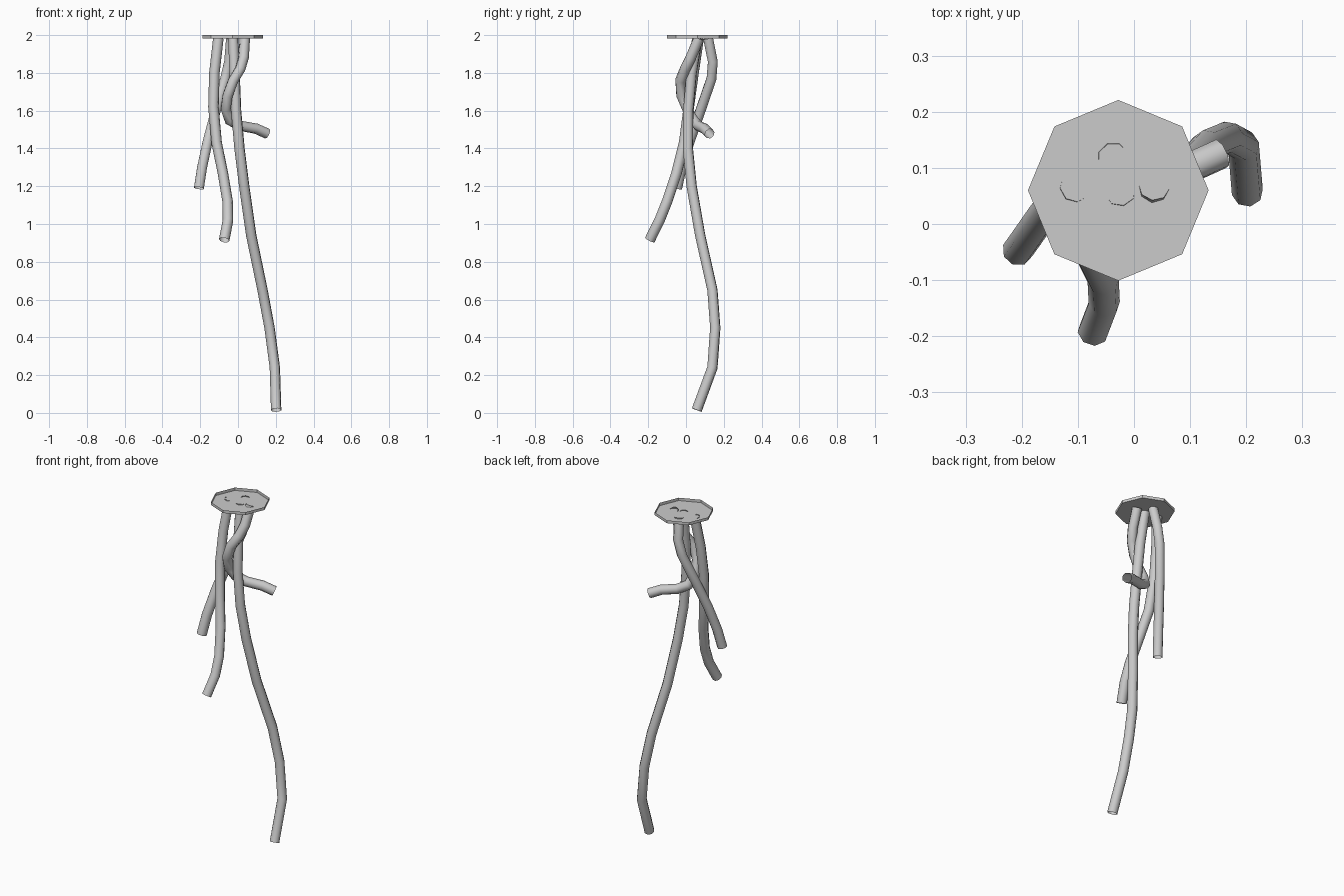
import bpy
import bmesh
from math import pi

cube = bpy.data.objects.get("Cube")
if cube:
    bpy.data.objects.remove(cube, do_unlink=True)

grey = bpy.data.materials.new("plain grey")
grey.use_nodes = True
colour = (0.6, 0.6, 0.6, 1)
grey.diffuse_color = colour
grey.node_tree.nodes["Principled BSDF"].inputs["Base Color"].default_value = colour

FLOOR, RIM, RADIUS = 1.983, 2.0, 0.028


def add_mesh(name, bm):
    mesh = bpy.data.meshes.new(name)
    bm.to_mesh(mesh)
    bm.free()
    mesh.materials.append(grey)
    obj = bpy.data.objects.new(name, mesh)
    bpy.context.collection.objects.link(obj)
    return obj


def strand(name, points):
    """Open eight-sided tube hanging from the plate along a path."""
    curve = bpy.data.curves.new(name, "CURVE")
    curve.dimensions = "3D"
    curve.bevel_depth = RADIUS
    curve.bevel_resolution = 2
    curve.use_fill_caps = False
    path = curve.splines.new("POLY")
    path.points.add(len(points) - 1)
    for target, p in zip(path.points, points):
        target.co = (*p, 1)
    path.use_smooth = True
    curve.materials.append(grey)
    obj = bpy.data.objects.new(name, curve)
    bpy.context.collection.objects.link(obj)


# Shallow octagonal tray, open at the top
bm = bmesh.new()
bmesh.ops.create_circle(bm, cap_ends=True, segments=8, radius=0.161)
bmesh.ops.translate(bm, verts=bm.verts, vec=(-0.028, 0.06, FLOOR))
walls = bmesh.ops.extrude_edge_only(bm, edges=bm.edges[:])
top = [v for v in walls["geom"] if isinstance(v, bmesh.types.BMVert)]
bmesh.ops.translate(bm, verts=top, vec=(0, 0, RIM - FLOOR))
bmesh.ops.recalc_face_normals(bm, faces=bm.faces)
add_mesh("top_plate", bm)

# Hanging strands
strand("front_strand", [
    (-0.104, 0.067, FLOOR), (-0.125, 0.04, 1.8), (-0.13, 0.015, 1.62),
    (-0.113, -0.01, 1.43), (-0.08, -0.05, 1.27), (-0.055, -0.1, 1.12),
    (-0.053, -0.14, 1.02), (-0.073, -0.192, 0.915)])
strand("left_side_strand", [
    (-0.037, 0.117, FLOOR), (-0.047, 0.142, 1.86), (-0.068, 0.135, 1.77),
    (-0.115, 0.08, 1.61), (-0.16, 0.02, 1.44), (-0.19, -0.023, 1.3),
    (-0.207, -0.047, 1.19)])
strand("long_strand", [
    (-0.025, 0.06, FLOOR), (-0.018, 0.03, 1.8), (-0.01, 0.012, 1.6),
    (0.008, 0.01, 1.4), (0.033, 0.03, 1.2), (0.07, 0.075, 0.94),
    (0.13, 0.14, 0.65), (0.167, 0.155, 0.45), (0.195, 0.14, 0.24),
    (0.202, 0.057, 0.015)])
strand("curling_strand", [
    (0.036, 0.068, FLOOR), (0.03, 0.025, 1.88), (0.012, -0.005, 1.82),
    (-0.025, -0.03, 1.76), (-0.055, -0.025, 1.68), (-0.065, 0.005, 1.61),
    (-0.045, 0.04, 1.55), (0.01, 0.065, 1.52), (0.095, 0.098, 1.505),
    (0.155, 0.125, 1.478)])
